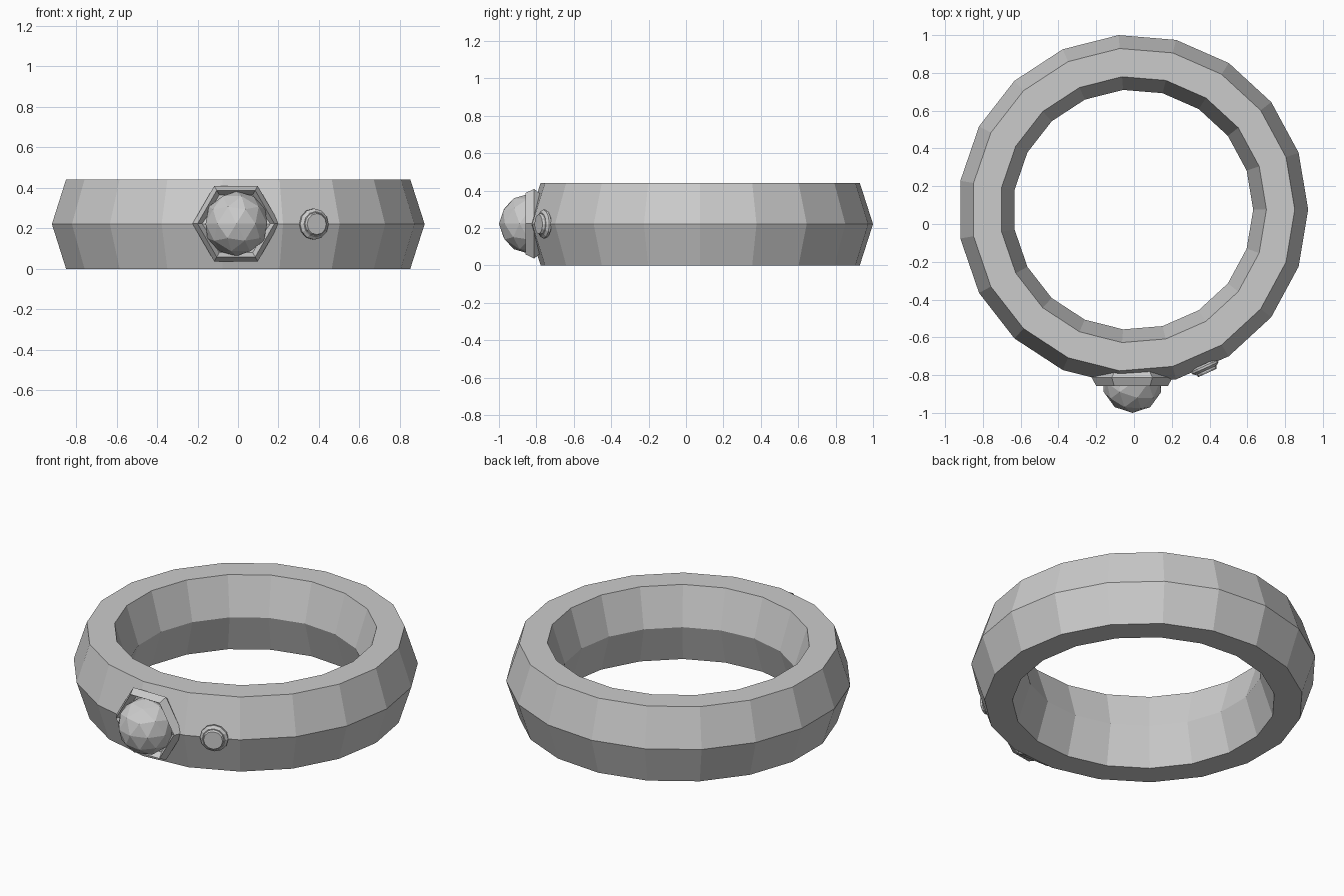
import bpy, bmesh
from math import sin, cos, pi, radians
from mathutils import Matrix

if "Cube" in bpy.data.objects:
    bpy.data.objects.remove(bpy.data.objects["Cube"])


def lathe(name, profile, sides, matrix, closed=False):
    """Revolve (radius, height) points about local z; cap the ends unless closed."""
    bm = bmesh.new()
    rings = [[bm.verts.new((r * cos(2 * pi * i / sides), r * sin(2 * pi * i / sides), h))
              for i in range(sides)] for r, h in profile]
    pairs = list(zip(rings, rings[1:]))
    if closed:
        pairs.append((rings[-1], rings[0]))
    else:
        bm.faces.new(rings[0][::-1])
        bm.faces.new(rings[-1])
    for a, b in pairs:
        for i in range(sides):
            j = (i + 1) % sides
            bm.faces.new((a[i], a[j], b[j], b[i]))
    bm.transform(matrix)
    bmesh.ops.recalc_face_normals(bm, faces=bm.faces)
    return finish(name, bm)


def finish(name, bm):
    mesh = bpy.data.meshes.new(name)
    bm.to_mesh(mesh)
    bm.free()
    obj = bpy.data.objects.new(name, mesh)
    bpy.context.collection.objects.link(obj)
    return obj


def facing(x, y, z, turn=0):
    """Local z points to the front, turned sideways by an angle."""
    return (Matrix.Translation((x, y, z)) @ Matrix.Rotation(radians(turn), 4, 'Z')
            @ Matrix.Rotation(pi / 2, 4, 'X'))


CX, CY, CZ = -0.005, 0.076, 0.221

# Band: six-sided cross-section, 19 segments
lathe("band", [(0.856, 0), (0.927, CZ), (0.856, 2 * CZ),
               (0.706, 2 * CZ), (0.636, CZ), (0.706, 0)],
      19, Matrix.Translation((CX, CY, 0)), closed=True)

# Hexagonal setting with a bevelled, recessed rim
lathe("gem_setting", [(0.18, 0.76), (0.19, 0.785), (0.215, 0.812), (0.19, 0.857), (0.165, 0.82)],
      6, facing(-0.01, 0, CZ + 0.002))

# Faceted round gem
bm = bmesh.new()
bmesh.ops.create_icosphere(bm, subdivisions=2, radius=0.16,
                           matrix=Matrix.Translation((-0.008, -0.84, CZ + 0.002)))
finish("gem", bm)

# Small stud beside the gem: collar and pin on the band's surface
stud = facing(CX, CY, CZ, 24.5)
stud = stud @ Matrix.Translation((0, 0, 0.9))
lathe("stud_collar", [(0.06, 0), (0.077, 0.01), (0.077, 0.022), (0.062, 0.034)], 12, stud)
lathe("stud_pin", [(0.057, 0), (0.057, 0.042), (0.052, 0.05)], 12, stud)
